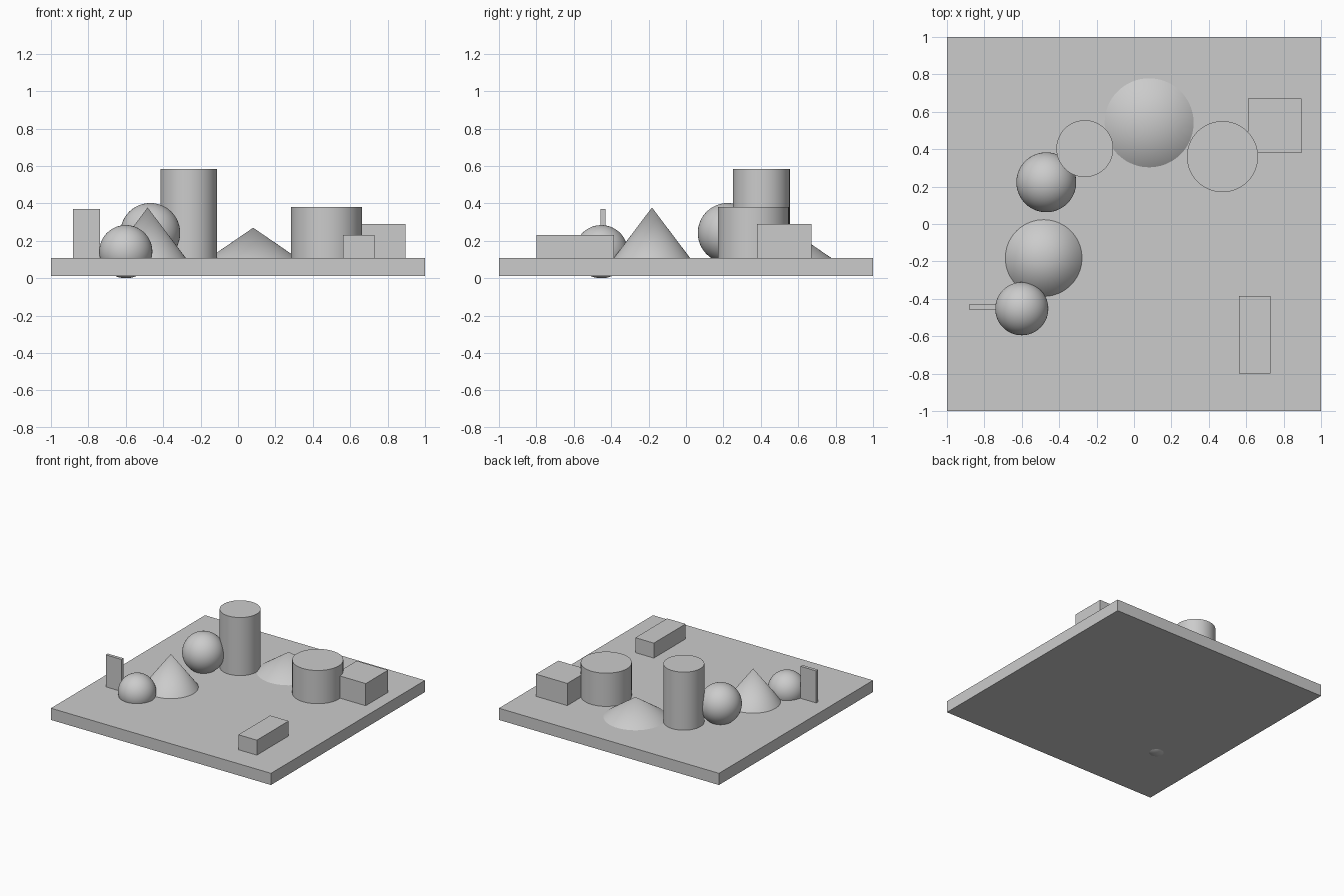
import bpy
from math import radians

default = bpy.data.objects.get("Cube")
if default:
    bpy.data.objects.remove(default, do_unlink=True)

# Single plain colour
GREY = (0.6, 0.6, 0.6, 1.0)
grey = bpy.data.materials.new("plain grey")
grey.use_nodes = True
grey.diffuse_color = GREY
for node in grey.node_tree.nodes:
    if node.type == "BSDF_PRINCIPLED":
        node.inputs["Base Color"].default_value = GREY

BASE, TOP = 0.011, 0.107  # underside and upper face of the slab
SIDES = 72


def finish(name, smooth=True):
    ob = bpy.context.object
    ob.name = ob.data.name = name
    ob.data.materials.clear()
    ob.data.materials.append(grey)
    if smooth:
        bpy.ops.object.shade_smooth_by_angle(angle=radians(30))
    return ob


def box(name, x0, x1, y0, y1, top, bottom=TOP):
    bpy.ops.mesh.primitive_cube_add(
        size=1, location=((x0 + x1) / 2, (y0 + y1) / 2, (bottom + top) / 2))
    bpy.context.object.scale = (x1 - x0, y1 - y0, top - bottom)
    bpy.ops.object.transform_apply(location=False, rotation=False, scale=True)
    finish(name, smooth=False)


def cylinder(name, x, y, radius, top):
    bpy.ops.mesh.primitive_cylinder_add(
        vertices=SIDES, radius=radius, depth=top - TOP,
        location=(x, y, (TOP + top) / 2))
    finish(name)


def cone(name, x, y, radius, top):
    bpy.ops.mesh.primitive_cone_add(
        vertices=SIDES, radius1=radius, radius2=0, depth=top - TOP,
        location=(x, y, (TOP + top) / 2))
    finish(name)


def ball(name, x, y, z, radius):
    bpy.ops.mesh.primitive_uv_sphere_add(
        segments=SIDES, ring_count=SIDES // 2, radius=radius, location=(x, y, z))
    finish(name)


# Slab
box("base_slab", -1, 1, -1, 1, TOP, BASE)

# Blocks
box("back_block", 0.61, 0.895, 0.38, 0.67, 0.289)
box("front_block", 0.562, 0.73, -0.798, -0.385, 0.23)
box("thin_upright_plate", -0.882, -0.739, -0.457, -0.431, 0.37)

# Cylinders
cylinder("tall_cylinder", -0.263, 0.403, 0.152, 0.584)
cylinder("wide_cylinder", 0.473, 0.36, 0.19, 0.38)

# Cones
cone("low_cone", 0.081, 0.541, 0.238, 0.27)
cone("steep_cone", -0.483, -0.182, 0.205, 0.378)

# Balls, the front one sunk through the slab
ball("back_ball", -0.469, 0.223, 0.242, 0.16)
ball("front_ball", -0.6, -0.453, 0.142, 0.142)
